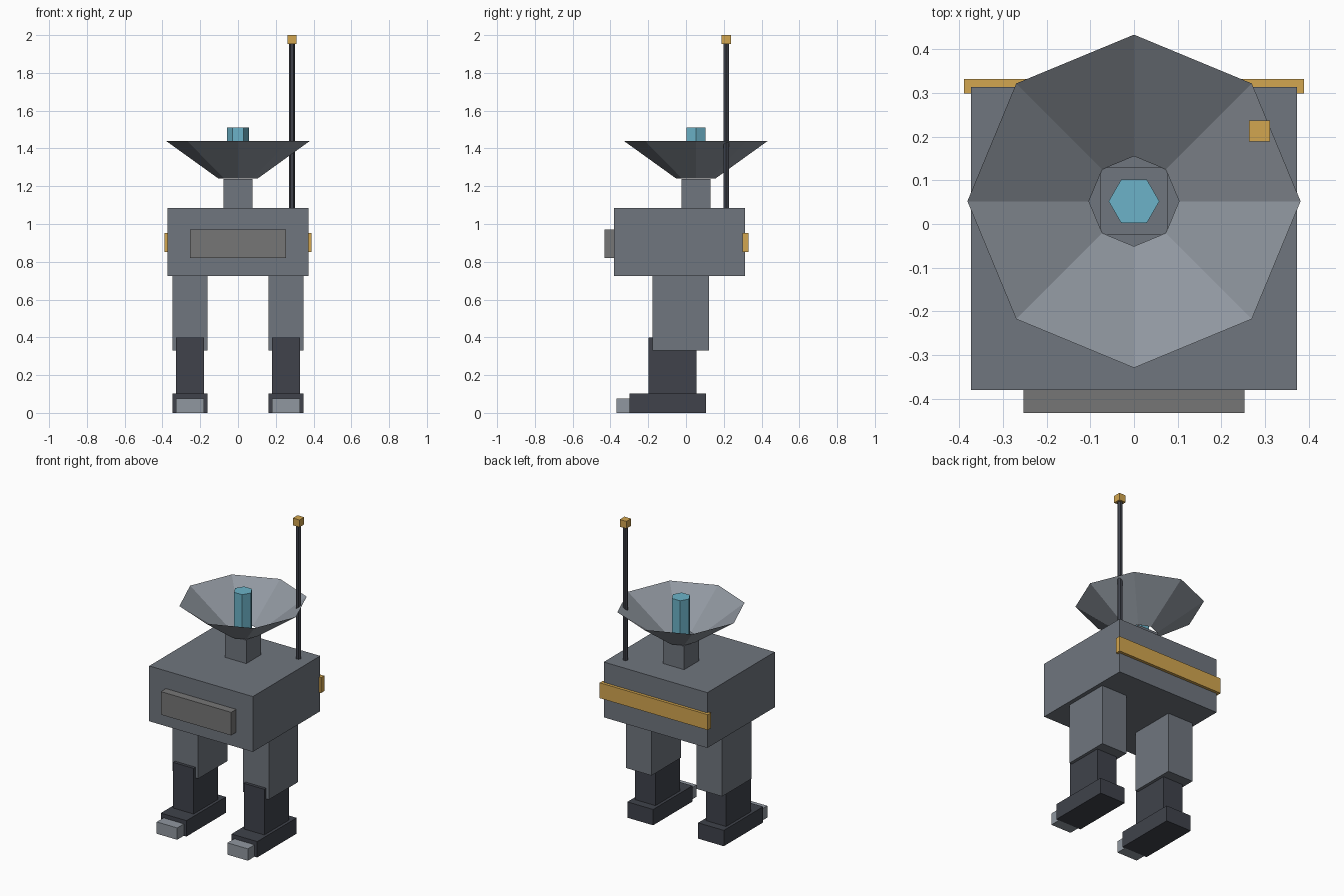
import bpy, bmesh, math
from mathutils import Matrix

if "Cube" in bpy.data.objects:
    bpy.data.objects.remove(bpy.data.objects["Cube"])


def material(name, r, g, b):
    m = bpy.data.materials.new(name)
    m.diffuse_color = (r, g, b, 1)
    m.use_nodes = True
    m.node_tree.nodes["Principled BSDF"].inputs["Base Color"].default_value = m.diffuse_color
    return m


HULL = material("hull_grey", 0.16, 0.18, 0.21)
DARK = material("dark_metal", 0.05, 0.055, 0.07)
LIGHT = material("light_metal", 0.28, 0.31, 0.35)
PANEL = material("panel_grey", 0.18, 0.18, 0.18)
AMBER = material("amber", 0.65, 0.38, 0.08)
CYAN = material("cyan", 0.15, 0.45, 0.58)


def finish(name, bm, mat):
    me = bpy.data.meshes.new(name)
    bm.to_mesh(me)
    bm.free()
    me.materials.append(mat)
    ob = bpy.data.objects.new(name, me)
    bpy.context.collection.objects.link(ob)
    return ob


def box(name, x, y, z, mat):
    """Box from (min, max) ranges."""
    bm = bmesh.new()
    size = [b - a for a, b in (x, y, z)]
    mid = [(a + b) / 2 for a, b in (x, y, z)]
    bmesh.ops.create_cube(bm, size=1,
                          matrix=Matrix.Translation(mid) @ Matrix.Diagonal((*size, 1)))
    return finish(name, bm, mat)


def cone(name, sides, r1, r2, x, y, z, mat, turn=0, caps=True):
    """Vertical prism or cone between two heights."""
    bm = bmesh.new()
    bmesh.ops.create_cone(
        bm, cap_ends=caps, segments=sides, radius1=r1, radius2=r2, depth=z[1] - z[0],
        matrix=Matrix.Translation((x, y, sum(z) / 2)) @ Matrix.Rotation(turn, 4, 'Z'))
    return finish(name, bm, mat)


# Body with front panel and rear stripe
box("body", (-0.373, 0.373), (-0.38, 0.313), (0.725, 1.085), HULL)
box("front_panel", (-0.253, 0.253), (-0.432, -0.38), (0.82, 0.97), PANEL)
box("rear_stripe", (-0.389, 0.389), (0.298, 0.332), (0.853, 0.953), AMBER)

# Legs, mirrored left and right
for side, s in (("left", -1), ("right", 1)):
    wide = sorted((s * 0.162, s * 0.347))
    slim = sorted((s * 0.181, s * 0.328))
    box(side + "_upper_leg", wide, (-0.178, 0.123), (0.33, 0.725), HULL)
    box(side + "_lower_leg", slim, (-0.198, 0.055), (0.1, 0.4), DARK)
    box(side + "_foot", wide, (-0.298, 0.107), (0, 0.103), DARK)
    box(side + "_toe", slim, (-0.367, -0.298), (0, 0.077), LIGHT)

# Dish on a neck: open sheet with no floor, and a hexagonal receiver
box("neck", (-0.077, 0.077), (-0.025, 0.129), (1.085, 1.237), HULL)
cone("dish", 8, 0.103, 0.381, 0, 0.052, (1.24, 1.44), LIGHT, caps=False)
cone("receiver", 6, 0.058, 0.058, 0, 0.052, (1.24, 1.51), CYAN, math.pi / 6)

# Antenna with tip
cone("antenna", 6, 0.016, 0.016, 0.287, 0.213, (1.085, 1.96), DARK, math.pi / 6)
box("antenna_tip", (0.263, 0.311), (0.189, 0.237), (1.953, 2.0), AMBER)
